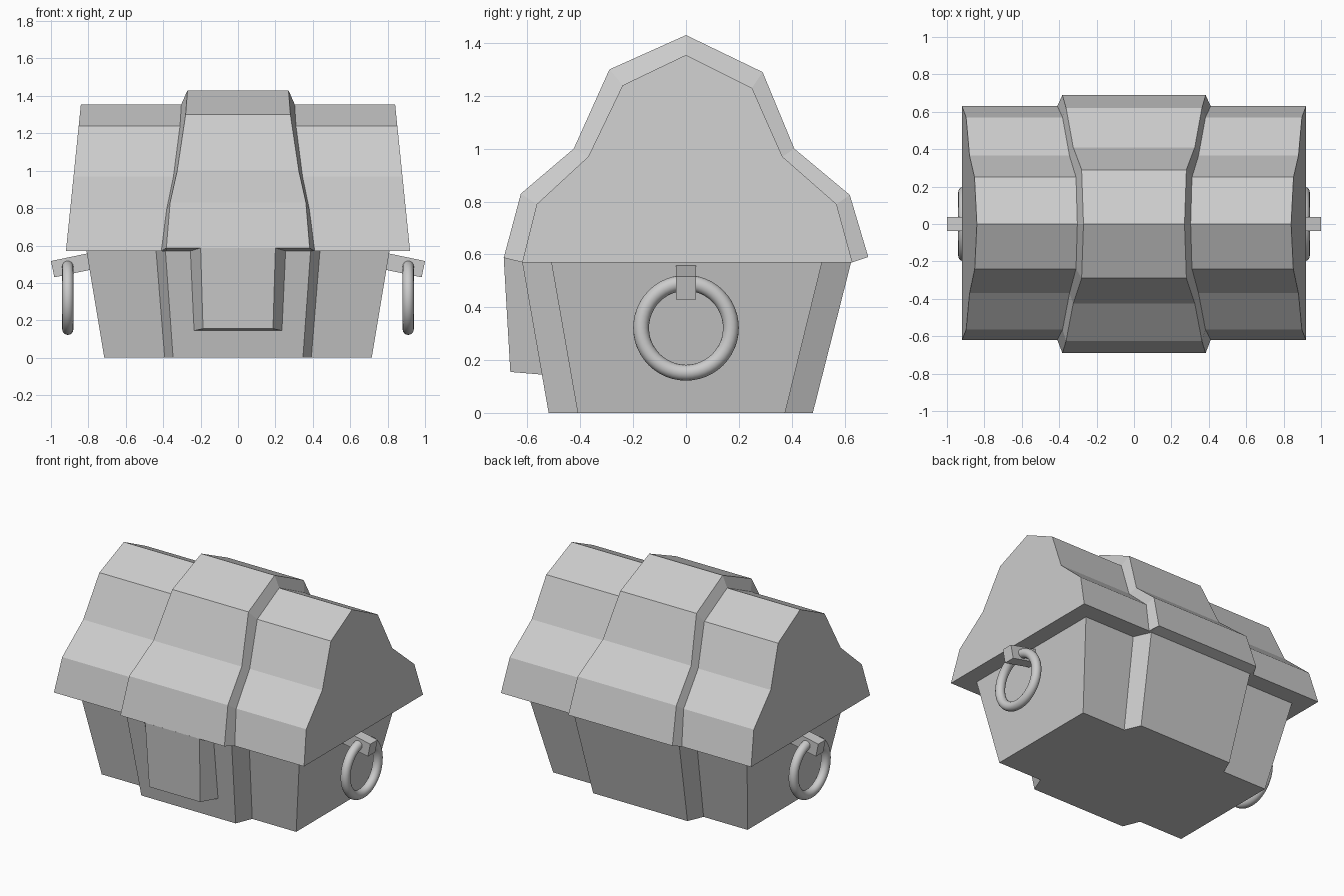
import bpy, bmesh, math
from mathutils import Matrix

if "Cube" in bpy.data.objects:
    bpy.data.objects.remove(bpy.data.objects["Cube"])


def loft(name, sections):
    """Skin a list of equal-length closed loops and cap both ends."""
    bm = bmesh.new()
    rings = [[bm.verts.new(p) for p in s] for s in sections]
    n = len(rings[0])
    for a, b in zip(rings, rings[1:]):
        for i in range(n):
            j = (i + 1) % n
            bm.faces.new((a[i], a[j], b[j], b[i]))
    bm.faces.new(rings[0])
    bm.faces.new(rings[-1])
    bmesh.ops.recalc_face_normals(bm, faces=bm.faces)
    me = bpy.data.meshes.new(name)
    bm.to_mesh(me)
    bm.free()
    ob = bpy.data.objects.new(name, me)
    bpy.context.collection.objects.link(ob)
    return ob


def banded(name, small, big, end_x, outer_x, inner_x):
    """Shell along x with a raised, bevelled band in the middle."""
    def section(profile, xs, side):
        return [(side * x, y, z) for (y, z), x in zip(profile, xs)]
    half = [(small, end_x), (small, outer_x), (big, inner_x)]
    return loft(name, [section(p, x, -1) for p, x in half] +
                [section(p, x, 1) for p, x in reversed(half)])


# Chest body: tapered box with a thicker centre band
body_small = [(-0.41, 0), (-0.51, 0.57), (0.515, 0.57), (0.375, 0)]
body_big = [(-0.52, 0), (-0.62, 0.57), (0.625, 0.57), (0.48, 0)]
banded("chest_body", body_small, body_big,
       [0.715, 0.81, 0.81, 0.715],
       [0.392, 0.438, 0.438, 0.392],
       [0.347, 0.388, 0.388, 0.347])

# Lid: bell-shaped profile with a raised centre band
lid_small = [(-0.51, 0.57), (-0.62, 0.57), (-0.565, 0.79), (-0.37, 0.97),
             (-0.24, 1.24), (0, 1.355), (0.25, 1.23), (0.365, 0.97),
             (0.57, 0.79), (0.63, 0.57), (0.515, 0.57)]
lid_big = [(-0.62, 0.57), (-0.69, 0.587), (-0.625, 0.83), (-0.425, 1.0),
           (-0.29, 1.30), (0, 1.43), (0.29, 1.29), (0.41, 1.0),
           (0.62, 0.825), (0.69, 0.59), (0.625, 0.57)]
mirror5 = lambda h: h + h[-2::-1]
banded("chest_lid", lid_small, lid_big,
       [0.92 - 0.08 * (z - 0.57) / 0.785 for _, z in lid_small],
       mirror5([0.41, 0.41, 0.382, 0.345, 0.31, 0.303]),
       mirror5([0.385, 0.383, 0.363, 0.325, 0.28, 0.27]))

# Lock plate: tapered slab on the front
loft("lock_plate", [
    [(-0.255, -0.61, 0.58), (0.255, -0.61, 0.58),
     (0.235, -0.535, 0.145), (-0.235, -0.535, 0.145)],
    [(-0.255, -0.625, 0.58), (0.255, -0.625, 0.58),
     (0.235, -0.545, 0.145), (-0.235, -0.545, 0.145)],
    [(-0.20, -0.69, 0.588), (0.20, -0.69, 0.588),
     (0.187, -0.665, 0.155), (-0.187, -0.665, 0.155)]])

# Ring handles and their brackets on both ends
for side, label in ((-1, "left"), (1, "right")):
    bpy.ops.mesh.primitive_torus_add(
        major_radius=0.17, minor_radius=0.03, major_segments=48,
        minor_segments=16, location=(side * 0.91, 0, 0.322),
        rotation=(0, math.pi / 2, 0))
    ring = bpy.context.object
    ring.name = label + "_handle_ring"
    bpy.ops.object.shade_smooth()

    bracket = [(0.76, 0.567), (1.0, 0.517), (0.982, 0.43), (0.742, 0.48)]
    loft(label + "_handle_bracket",
         [[(side * x, y, z) for x, z in bracket] for y in (-0.038, 0.038)])
